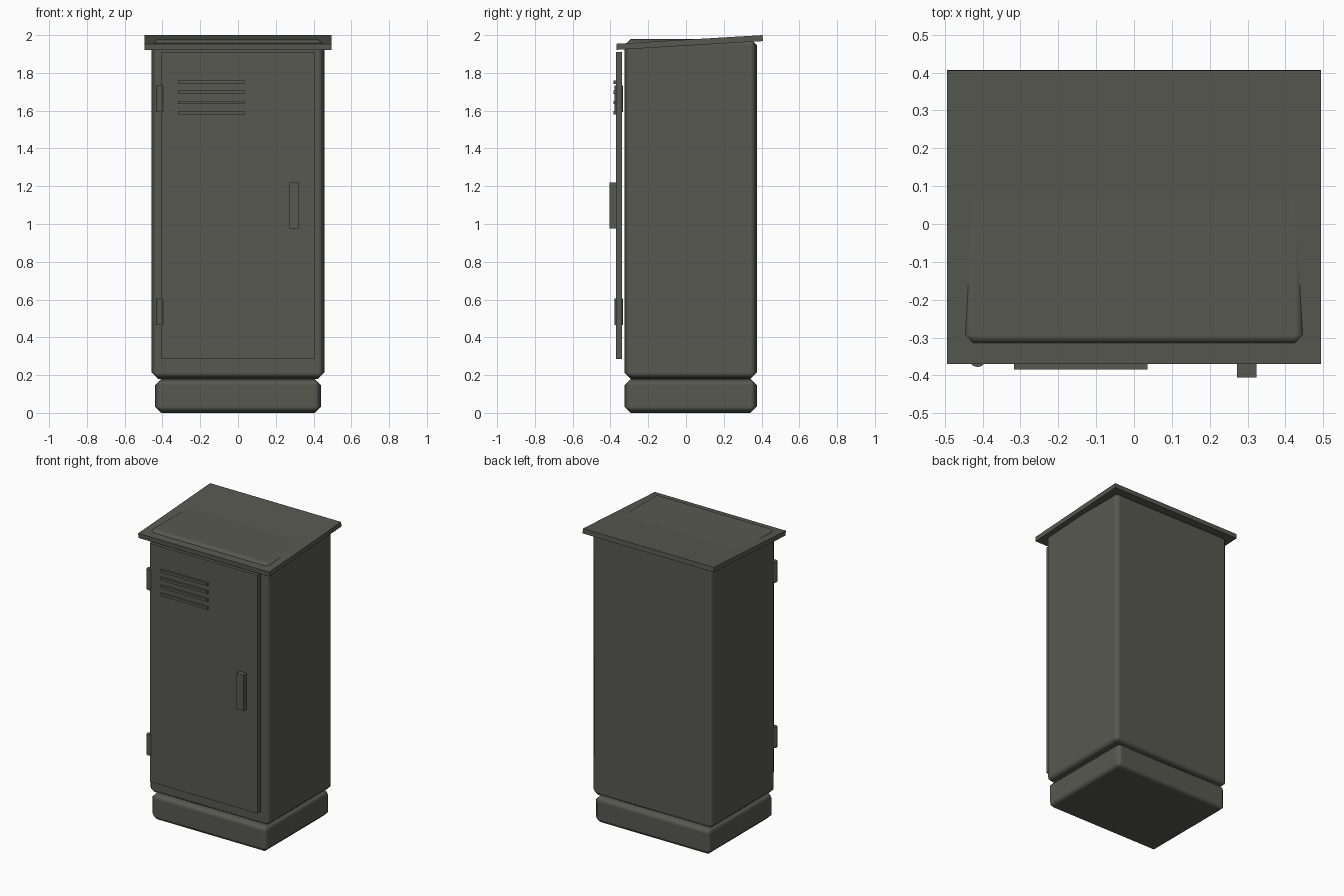
import bpy
import math

if "Cube" in bpy.data.objects:
    bpy.data.objects.remove(bpy.data.objects["Cube"], do_unlink=True)

paint = bpy.data.materials.new("dark_olive_grey")
paint.use_nodes = True
colour = (0.098, 0.098, 0.083, 1)
paint.diffuse_color = colour
paint.node_tree.nodes["Principled BSDF"].inputs["Base Color"].default_value = colour


def box(name, x, y, z, bevel=0, tilt=0):
    """Box from (min, max) ranges, optionally with soft chamfers or a tilt about x."""
    bpy.ops.mesh.primitive_cube_add(size=1)
    ob = bpy.context.object
    ob.name = name
    ob.scale = [hi - lo for lo, hi in (x, y, z)]
    bpy.ops.object.transform_apply(location=False, rotation=False, scale=True)
    ob.location = [(lo + hi) / 2 for lo, hi in (x, y, z)]
    ob.rotation_euler.x = tilt
    ob.data.materials.append(paint)
    if bevel:
        bpy.ops.object.shade_smooth()
        mod = ob.modifiers.new("chamfer", "BEVEL")
        mod.width = bevel
        mod.segments = 1
        mod.limit_method = 'NONE'
        mod.harden_normals = True
    return ob


# Plinth and cabinet body with chamfered edges
box("plinth", (-0.44, 0.44), (-0.325, 0.375), (0, 0.18), 0.033)
box("cabinet_body", (-0.457, 0.457), (-0.325, 0.375), (0.18, 1.98), 0.033)

# Sloping roof, lower at the front
box("roof", (-0.494, 0.494), (-0.369, 0.407), (1.945, 1.977), tilt=math.radians(3.4))

# Door panel standing just proud of the body
box("door", (-0.405, 0.405), (-0.37, -0.338), (0.285, 1.91))
box("door_handle", (0.272, 0.324), (-0.405, -0.369), (0.975, 1.22))

# Vent slats
for i in range(4):
    z = 1.589 + i * 0.054
    box(f"vent_slat_{i + 1}", (-0.317, 0.035), (-0.384, -0.369), (z - 0.009, z + 0.009))

# Hinge barrels on the right edge of the door
for name, z in (("lower_hinge", 0.535), ("upper_hinge", 1.662)):
    bpy.ops.mesh.primitive_cylinder_add(vertices=12, radius=0.022, depth=0.14,
                                        location=(-0.413, -0.356, z))
    hinge = bpy.context.object
    hinge.name = name
    hinge.data.materials.append(paint)
    bpy.ops.object.shade_smooth_by_angle(angle=math.radians(40))
